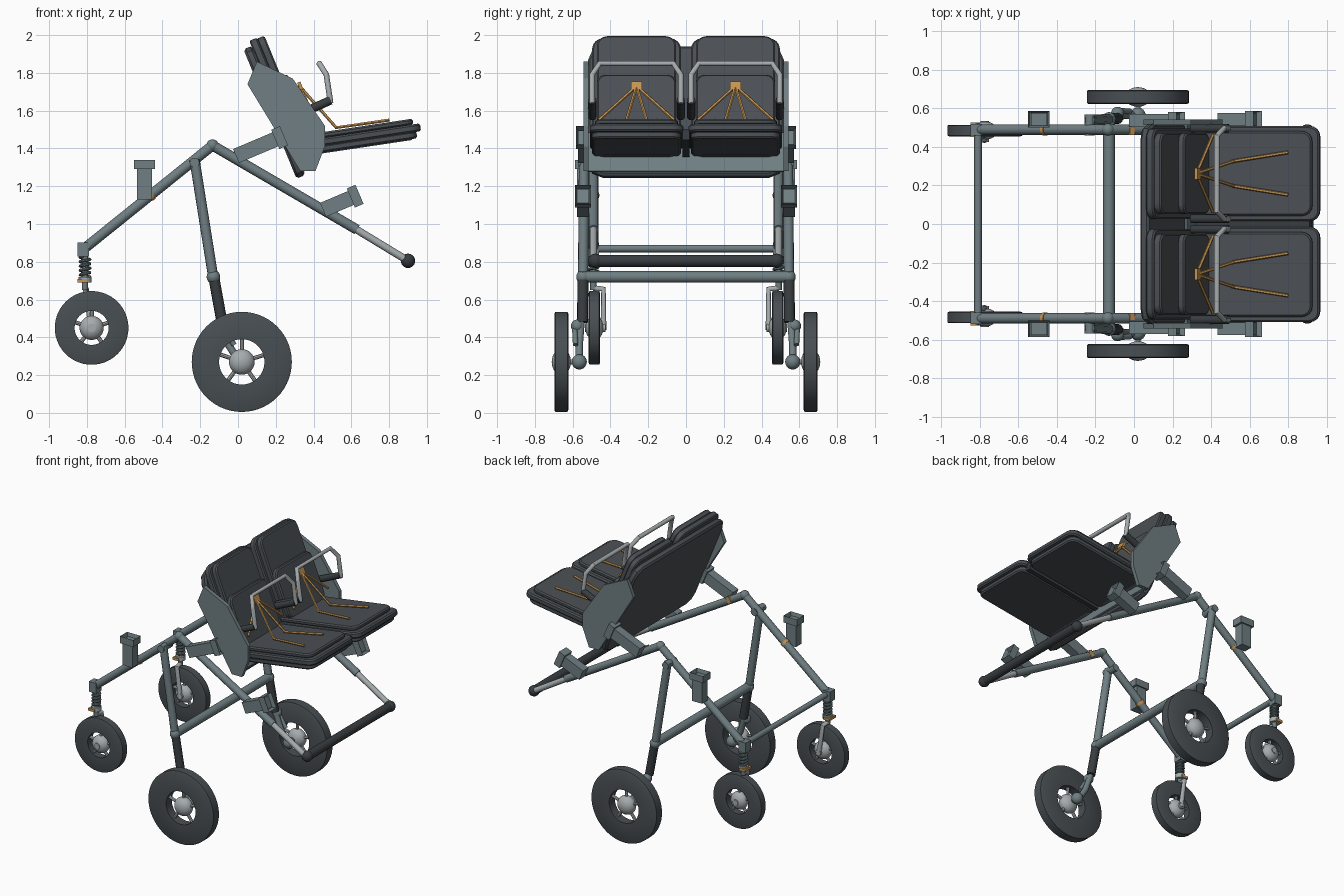
import bpy, bmesh
from math import radians, sin, cos, pi
from mathutils import Matrix, Vector

cube = bpy.data.objects.get("Cube")
if cube:
    bpy.data.objects.remove(cube)


def material(name, r, g, b):
    m = bpy.data.materials.new(name)
    m.use_nodes = True
    m.diffuse_color = (r, g, b, 1)
    m.node_tree.nodes["Principled BSDF"].inputs["Base Color"].default_value = (r, g, b, 1)
    return m


STEEL = material("blue_grey_steel", .16, .21, .225)
LIGHT = material("light_metal", .38, .41, .42)
FABRIC = material("charcoal_fabric", .07, .08, .09)
RUBBER = material("tyre_rubber", .065, .077, .086)
DARK = material("dark_grip", .04, .046, .05)
TAN = material("tan_strap", .56, .30, .09)


def smooth(ob):
    bpy.ops.object.select_all(action='DESELECT')
    ob.select_set(True)
    bpy.context.view_layer.objects.active = ob
    bpy.ops.object.shade_smooth_by_angle(angle=radians(35))


def from_bmesh(name, bm, mat, matrix=None, rounded=True):
    bmesh.ops.recalc_face_normals(bm, faces=bm.faces)
    me = bpy.data.meshes.new(name)
    bm.to_mesh(me)
    bm.free()
    me.materials.append(mat)
    ob = bpy.data.objects.new(name, me)
    bpy.context.collection.objects.link(ob)
    if matrix:
        ob.matrix_world = matrix
    if rounded:
        smooth(ob)
    return ob


def pose(centre, angle):
    # local x points along the given slope in the xz plane
    return Matrix.Translation(centre) @ Matrix.Rotation(-radians(angle), 4, 'Y')


def slab(name, centre, size, mat, angle=0, corner=0, steps=4, edge=0):
    bm = bmesh.new()
    bmesh.ops.create_cube(bm, size=1)
    bmesh.ops.scale(bm, vec=size, verts=bm.verts)
    if corner:
        upright = [e for e in bm.edges if abs((e.verts[0].co - e.verts[1].co).z) > size[2] / 2]
        bmesh.ops.bevel(bm, geom=upright, offset=corner, segments=steps, affect='EDGES', profile=.5)
    if edge:
        rim = [e for e in bm.edges if abs((e.verts[0].co - e.verts[1].co).z) < 1e-5]
        bmesh.ops.bevel(bm, geom=rim, offset=edge, segments=1, affect='EDGES', profile=.5)
    return from_bmesh(name, bm, mat, pose(centre, angle), corner > 0 and steps > 1)


def tube(name, points, r, mat, sides=4):
    cu = bpy.data.curves.new(name, 'CURVE')
    cu.dimensions = '3D'
    cu.bevel_depth = r
    cu.bevel_resolution = sides
    cu.use_fill_caps = True
    sp = cu.splines.new('POLY')
    sp.points.add(len(points) - 1)
    for p, co in zip(sp.points, points):
        p.co = (*co, 1)
    ob = bpy.data.objects.new(name, cu)
    bpy.context.collection.objects.link(ob)
    bpy.ops.object.select_all(action='DESELECT')
    ob.select_set(True)
    bpy.context.view_layer.objects.active = ob
    bpy.ops.object.convert(target='MESH')
    ob = bpy.context.object
    ob.data.materials.clear()
    ob.data.materials.append(mat)
    smooth(ob)
    return ob


def ball(name, centre, r, mat, flat=1):
    bm = bmesh.new()
    bmesh.ops.create_uvsphere(bm, u_segments=24, v_segments=14, radius=r)
    bmesh.ops.scale(bm, vec=(1, flat, 1), verts=bm.verts)
    return from_bmesh(name, bm, mat, Matrix.Translation(centre))


def lathe(name, profile, centre, mat):
    # profile of (radius, y), closed and spun around y
    bm = bmesh.new()
    vs = [bm.verts.new((r, y, 0)) for r, y in profile]
    es = [bm.edges.new((vs[i], vs[i - 1])) for i in range(len(vs))]
    bmesh.ops.spin(bm, geom=vs + es, cent=(0, 0, 0), axis=(0, 1, 0), angle=2 * pi, steps=56)
    bmesh.ops.remove_doubles(bm, verts=bm.verts, dist=1e-4)
    return from_bmesh(name, bm, mat, Matrix.Translation(centre))


def wheel(name, x, y, z, r, hole, half, hub):
    ring = [(hole, -half * .9), (r - .01, -half), (r, -half * .85),
            (r, half * .85), (r - .01, half), (hole, half * .9)]
    lathe(name + "_tyre", ring, (x, y, z), RUBBER)
    ball(name + "_hub", (x, y, z), hub, LIGHT, .75)
    for k in range(5):
        a = 2 * pi * k / 5 + .3
        tube(name + "_spoke", [(x, y, z), (x + (hole + .01) * cos(a), y, z + (hole + .01) * sin(a))],
             .011, LIGHT, 2)


def bracket(name, base, angle, length, y):
    # stem with an open socket on its end
    d = Vector((cos(radians(angle)), 0, sin(radians(angle))))
    b = Vector((base[0], y, base[1]))
    slab(name + "_stem", b + d * length / 2, (length, .065, .08), STEEL, angle)
    bm = bmesh.new()
    bmesh.ops.create_cube(bm, size=1)
    bmesh.ops.scale(bm, vec=(.05, .085, .11), verts=bm.verts)
    end = [f for f in bm.faces if f.normal.x > .9]
    bmesh.ops.inset_region(bm, faces=end, thickness=.014)
    bmesh.ops.translate(bm, vec=(-.035, 0, 0), verts=end[0].verts)
    from_bmesh(name + "_socket", bm, STEEL, pose(b + d * length, angle), False)


# Backrest frame of reference: up the back and out of its front
BACK = 112.3
UP = Vector((-.38, 0, .925))
OUT = Vector((.925, 0, .38))
FOOT = Vector((.31, 0, 1.24))


def back_layer(name, s0, s1, n0, n1, y, width, mat, corner, steps=4, edge=.008):
    c = FOOT + UP * (s0 + s1) / 2 + OUT * (n0 + n1) / 2 + Vector((0, y, 0))
    slab(name, c, (s1 - s0, width, n1 - n0), mat, BACK, corner, steps, edge)


back_layer("back_panel", 0, .74, 0, .05, 0, 1.04, FABRIC, .08, 2, .012)
back_layer("back_support_plate", .02, .24, .045, .06, 0, 1.04, STEEL, 0, 1, 0)
slab("seat_divider", (.62, 0, 1.43), (.6, .035, .06), DARK, 8.5)

# Cross members
tube("axle_crossbar", [(-.13, -.53, .72), (-.13, .53, .72)], .031, STEEL)
tube("caster_crossbar", [(-.81, -.49, .87), (-.81, .49, .87)], .02, STEEL)
tube("handle_grip", [(.9, -.47, .805), (.9, .47, .805)], .032, DARK)

for side, s in (("front", -1), ("rear", 1)):
    def n(part):
        return side + "_" + part

    # Seat cushions, stepped in three layers
    y = s * .262
    for part, x, z, length, width, t in (("seat_base", .62, 1.425, .66, .47, .04),
                                         ("seat_middle", .63, 1.462, .68, .495, .042),
                                         ("seat_pad", .60, 1.493, .66, .44, .032)):
        slab(n(part), (x, y, z), (length, width, t), FABRIC, 8.5, .055, 4, .009)

    # Backrest cushions
    back_layer(n("back_cushion"), .1, .77, .045, .09, y, .47, FABRIC, .06)
    back_layer(n("back_pad"), .14, .765, .085, .13, y, .42, FABRIC, .055)
    back_layer(n("lumbar_pad"), .18, .53, .125, .165, y, .42, FABRIC, .05)

    # Side plate of the seat
    outline = [(.10, 1.86), (.29, 1.77), (.46, 1.52), (.46, 1.41), (.41, 1.28), (.33, 1.28), (.05, 1.74)]
    bm = bmesh.new()
    face = bm.faces.new([bm.verts.new((px, s * .515, pz)) for px, pz in outline])
    side_wall = bmesh.ops.extrude_face_region(bm, geom=[face])["geom"]
    bmesh.ops.translate(bm, vec=(0, s * .028, 0), verts=[v for v in side_wall if isinstance(v, bmesh.types.BMVert)])
    from_bmesh(n("side_plate"), bm, STEEL, None, False)

    # Safety bar on two arms
    ends = (y - .235, y + .235)
    path = [(.49, ends[0], 1.64), (.468, ends[0], 1.79), (.43, ends[0] + .04, 1.85),
            (.43, ends[1] - .04, 1.85), (.468, ends[1], 1.79), (.49, ends[1], 1.64)]
    tube(n("safety_bar"), path, .015, LIGHT)
    for ye in ends:
        tube(n("bar_arm"), [(.3, ye, 1.57), (.49, ye, 1.655)], .023, DARK)

    # Harness straps and buckle
    slab(n("harness_buckle"), (.33, y, 1.73), (.045, .06, .018), TAN, BACK)
    for w in (-1, 1):
        tube(n("shoulder_strap"), [(.325, y, 1.73), (.41, y + w * .2, 1.55)], .009, TAN, 1)
        tube(n("lap_strap"), [(.325, y, 1.73), (.52, y + w * .065, 1.51), (.80, y + w * .11, 1.55)],
             .009, TAN, 1)

    # Frame tubes
    f = s * .49
    apex = (-.135, f, 1.416)
    tube(n("caster_leg"), [apex, (-.82, f, .865)], .027, STEEL)
    tube(n("handle_tube"), [apex, (.63, f, .97)], .027, STEEL)
    tube(n("handle_extension"), [(.62, f, .975), (.9, f, .805)], .02, LIGHT)
    ball(n("handle_end"), (.9, s * .48, .805), .038, DARK)
    ball(n("apex_joint"), apex, .032, STEEL)
    tube(n("apex_pin"), [(-.23, s * .46, 1.325), (-.23, s * .57, 1.325)], .026, STEEL)
    tube(n("axle_leg_upper"), [(-.23, s * .54, 1.34), (-.13, s * .545, .71)], .027, STEEL)
    tube(n("axle_leg_lower"), [(-.132, s * .545, .74), (-.085, s * .548, .48)], .029, DARK)
    ball(n("leg_joint"), (-.13, s * .545, .72), .036, STEEL)
    tube(n("leg_clip"), [(-.455, f, 1.159), (-.47, f, 1.147)], .031, TAN)
    slab(n("apex_clip"), (-.02, s * .48, 1.355), (.03, .035, .05), TAN, -30)

    # Accessory brackets
    bracket(n("low_bracket"), (-.495, 1.13), 90, .185, s * .545)
    bracket(n("handle_bracket"), (.45, 1.075), 23, .185, s * .545)
    bracket(n("seat_bracket"), (-.01, 1.36), 23, .25, s * .54)

    # Large wheel with its knuckle and axle
    wheel(n("large_wheel"), .02, s * .66, .27, .265, .12, .037, .068)
    tube(n("wheel_axle"), [(.02, s * .55, .27), (.02, s * .66, .27)], .013, LIGHT)
    tube(n("wheel_arm"), [(-.09, s * .555, .49), (-.05, s * .565, .36), (.02, s * .565, .25)], .02, STEEL)
    ball(n("axle_knuckle"), (.02, s * .565, .27), .04, STEEL)
    ball(n("arm_joint"), (-.085, s * .575, .46), .034, STEEL)
    tube(n("brake_lever"), [(-.085, s * .59, .46), (-.02, s * .585, .36)], .014, STEEL)

    # Caster with coil spring and one-sided fork
    wheel(n("caster"), -.775, f * .99, .45, .195, .09, .03, .064)
    slab(n("caster_head"), (-.82, f, .865), (.06, .06, .075), STEEL)
    tube(n("caster_stem"), [(-.81, f, .87), (-.81, f, .65)], .017, STEEL)
    coil = [(-.81 + .026 * cos(k * .6), f + .026 * sin(k * .6), .72 + k * .0022) for k in range(50)]
    tube(n("caster_spring"), coil, .008, STEEL, 2)
    tube(n("spring_seat"), [(-.81, f, .69), (-.81, f, .72)], .034, LIGHT)
    slab(n("caster_clip"), (-.825, f, .70), (.05, .075, .018), TAN)
    tube(n("caster_fork"), [(-.81, f, .66), (-.805, s * .437, .655), (-.775, s * .437, .44)], .016, LIGHT)
    tube(n("caster_axle"), [(-.775, s * .425, .45), (-.775, s * .535, .45)], .022, LIGHT)
